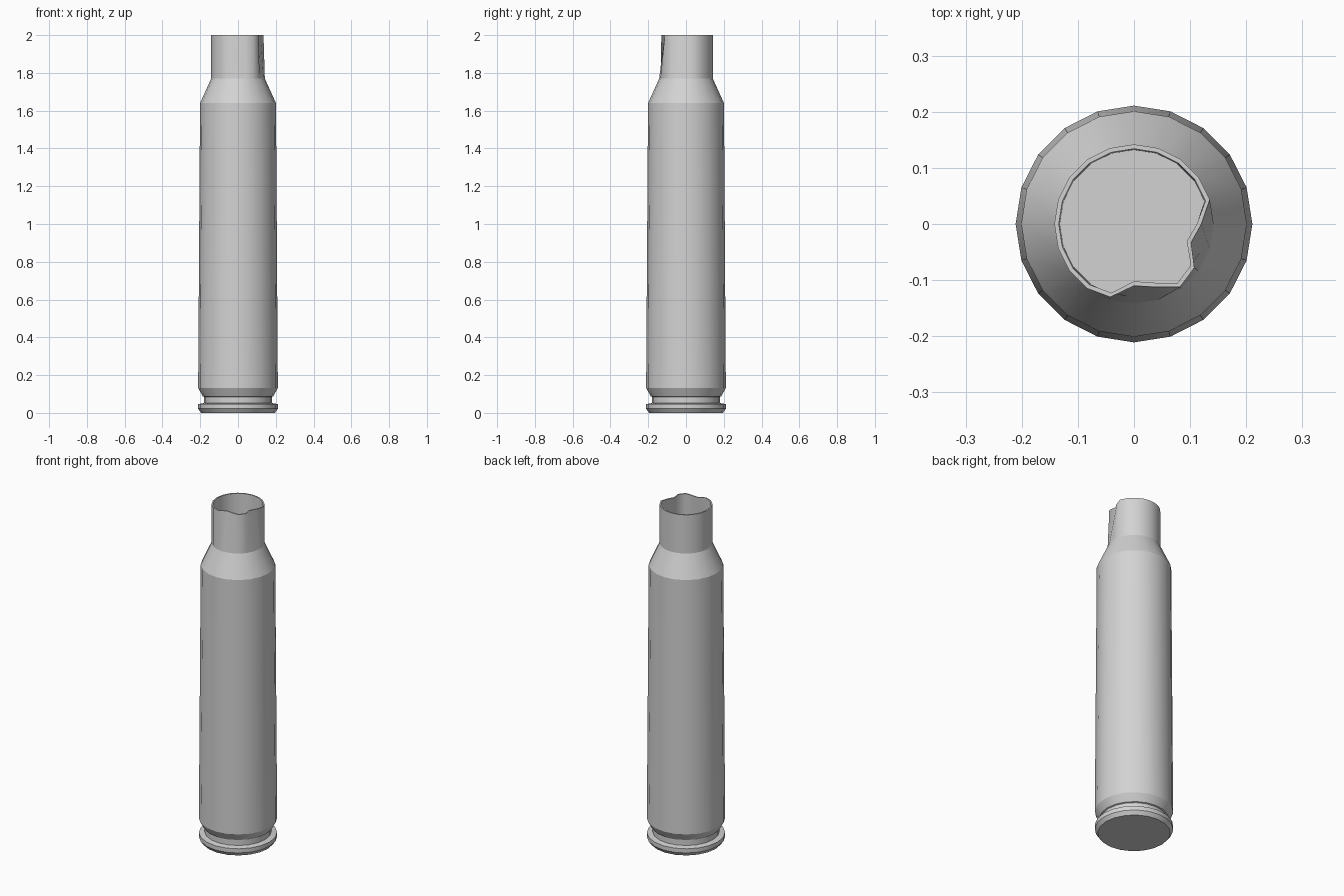
import bpy
import bmesh
from math import cos, sin, radians

cube = bpy.data.objects.get("Cube")
if cube:
    bpy.data.objects.remove(cube, do_unlink=True)

SIDES = 20
STEP = 360 / SIDES

metal = bpy.data.materials.new("light grey metal")
metal.use_nodes = True
grey = (0.65, 0.65, 0.65, 1)
metal.diffuse_color = grey
metal.node_tree.nodes["Principled BSDF"].inputs["Base Color"].default_value = grey

# Inward push of the crushed mouth, by side number counted clockwise from +x
DENT = {0: 0.022, 1: 0.035, 2: 0.009, 3: 0.003, 4: 0.024, 5: 0.032, 6: 0.005}


def lathe(name, profile, cap_start=False, cap_end=False):
    """Spin (radius, height, dent strength) points; rings stay crisp."""
    bm = bmesh.new()
    rings = []
    for radius, z, dent in profile:
        ring = []
        for i in range(SIDES):
            a = radians(i * STEP)
            r = radius - dent * DENT.get((SIDES - i) % SIDES, 0)
            ring.append(bm.verts.new((r * cos(a), r * sin(a), z)))
        rings.append(ring)
    for low, high in zip(rings, rings[1:]):
        for i in range(SIDES):
            j = (i + 1) % SIDES
            bm.faces.new((low[i], low[j], high[j], high[i])).smooth = True
    if cap_start:
        bm.faces.new(rings[0][::-1])
    if cap_end:
        bm.faces.new(rings[-1])
    # Crisp edges around every ring, smooth along the sides
    for ring in rings:
        for i in range(SIDES):
            edge = bm.edges.get((ring[i], ring[(i + 1) % SIDES]))
            edge.smooth = False
    mesh = bpy.data.meshes.new(name)
    bm.to_mesh(mesh)
    bm.free()
    mesh.materials.append(metal)
    obj = bpy.data.objects.new(name, mesh)
    bpy.context.collection.objects.link(obj)
    return obj


# Base flange and the groove above it
lathe("base_flange", [
    (0.195, 0, 0), (0.211, 0.022, 0), (0.211, 0.047, 0),
    (0.18, 0.052, 0), (0.18, 0.085, 0),
], cap_start=True)

# Long tapered body with its lower bevel and sloping shoulder
lathe("body", [
    (0.18, 0.085, 0), (0.187, 0.088, 0), (0.211, 0.132, 0),
    (0.201, 1.64, 0), (0.142, 1.77, 0),
])

# Neck with a crushed, hollow mouth and an inner floor
lathe("neck", [
    (0.142, 1.77, 0), (0.142, 2, 1), (0.134, 2, 1),
    (0.132, 1.77, 0),
], cap_end=True)
